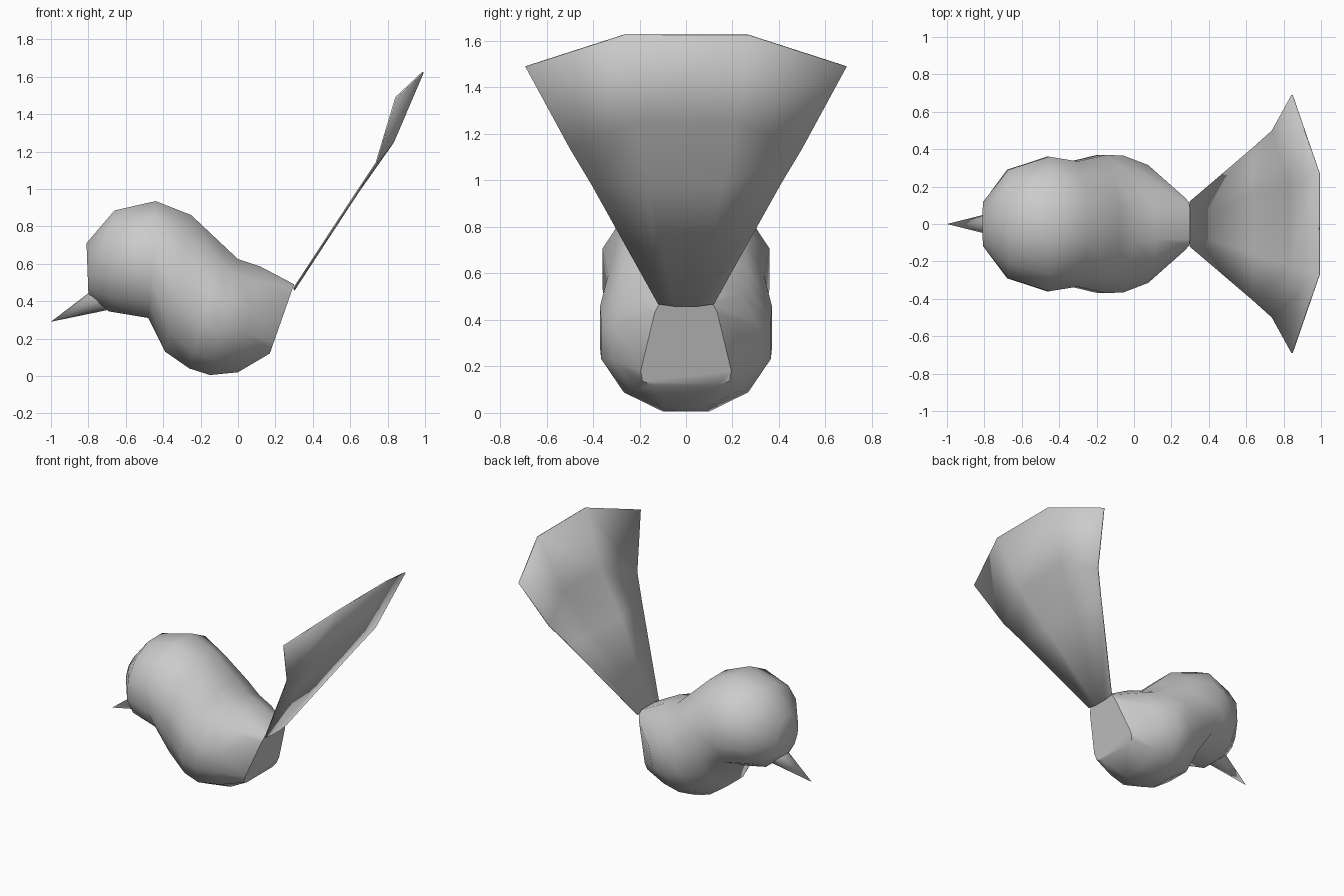
import bpy, bmesh, math
from mathutils import Vector

if "Cube" in bpy.data.objects:
    bpy.data.objects.remove(bpy.data.objects["Cube"], do_unlink=True)

grey = bpy.data.materials.new("plain_grey")
grey.use_nodes = True
grey.diffuse_color = (0.6, 0.6, 0.6, 1)
grey.node_tree.nodes["Principled BSDF"].inputs["Base Color"].default_value = grey.diffuse_color


def finish(bm, name, angle):
    bmesh.ops.recalc_face_normals(bm, faces=bm.faces)
    mesh = bpy.data.meshes.new(name)
    bm.to_mesh(mesh)
    bm.free()
    mesh.materials.append(grey)
    obj = bpy.data.objects.new(name, mesh)
    bpy.context.collection.objects.link(obj)
    bpy.ops.object.select_all(action="DESELECT")
    obj.select_set(True)
    bpy.context.view_layer.objects.active = obj
    bpy.ops.object.shade_smooth_by_angle(angle=math.radians(angle))
    return obj


def power(v, e):
    return math.copysign(abs(v) ** e, v)


def ring(bm, top, bottom, width, square=1.0, taper=0.0, sides=12):
    """Closed cross-section between a top and a bottom point of the side profile."""
    top, bottom = Vector(top), Vector(bottom)
    verts = []
    for i in range(sides):
        a = math.tau * (i + 0.5) / sides
        up = power(math.sin(a), square) / power(math.sin(math.tau * (sides // 4 + 0.5) / sides), square)
        side = power(math.cos(a), square) / power(math.cos(math.pi / sides), square)
        x, z = (top + bottom) / 2 + (top - bottom) / 2 * up
        verts.append(bm.verts.new((x, width * side * (1 - taper * up), z)))
    return verts


# Head and body: one lofted skin from the face to the rump
sections = [
    ((-0.81, 0.71), (-0.80, 0.44), 0.12),
    ((-0.66, 0.885), (-0.69, 0.345), 0.29),
    ((-0.44, 0.935), (-0.48, 0.31), 0.36),
    ((-0.25, 0.86), (-0.39, 0.13), 0.335),
    ((-0.08, 0.70), (-0.26, 0.04), 0.37),
    ((0.0, 0.625), (-0.15, 0.005), 0.365),
    ((0.12, 0.585), (0.0, 0.02), 0.315),
    ((0.30, 0.49), (0.17, 0.12), 0.165, 0.3, 0.27),
]
bm = bmesh.new()
rings = [ring(bm, *s) for s in sections]
for a, b in zip(rings, rings[1:]):
    for i in range(len(a)):
        j = (i + 1) % len(a)
        bm.faces.new((a[i], a[j], b[j], b[i]))
bm.faces.new(rings[0])
bm.faces.new(rings[-1])
finish(bm, "body", 50)

# Beak: a cone pointing forward and down
tip, base = Vector((-1.0, 0, 0.29)), Vector((-0.66, 0, 0.445))
axis = tip - base
bm = bmesh.new()
bmesh.ops.create_cone(bm, cap_ends=True, segments=8, radius1=0.085, radius2=0, depth=axis.length)
beak = finish(bm, "beak", 50)
beak.location = (tip + base) / 2
beak.rotation_euler = axis.to_track_quat("Z", "Y").to_euler()

# Tail fan: inner and outer feather lines, mirrored across the middle
inner = [(0.30, 0.05, 0.46), (0.64, 0.16, 0.98), (0.83, 0.215, 1.25), (0.99, 0.27, 1.625)]
outer = [(0.30, 0.12, 0.47), (0.64, 0.41, 0.99), (0.74, 0.50, 1.14), (0.845, 0.69, 1.49)]
bm = bmesh.new()
columns = []
for line, side in ((outer, -1), (inner, -1), (inner, 1), (outer, 1)):
    columns.append([bm.verts.new((x, y * side, z)) for x, y, z in line])
for a, b in zip(columns, columns[1:]):
    for i in range(len(a) - 1):
        bm.faces.new((a[i], b[i], b[i + 1], a[i + 1]))
tail = finish(bm, "tail_fan", 35)
thick = tail.modifiers.new("thickness", "SOLIDIFY")
thick.thickness = 0.008
thick.offset = 0
